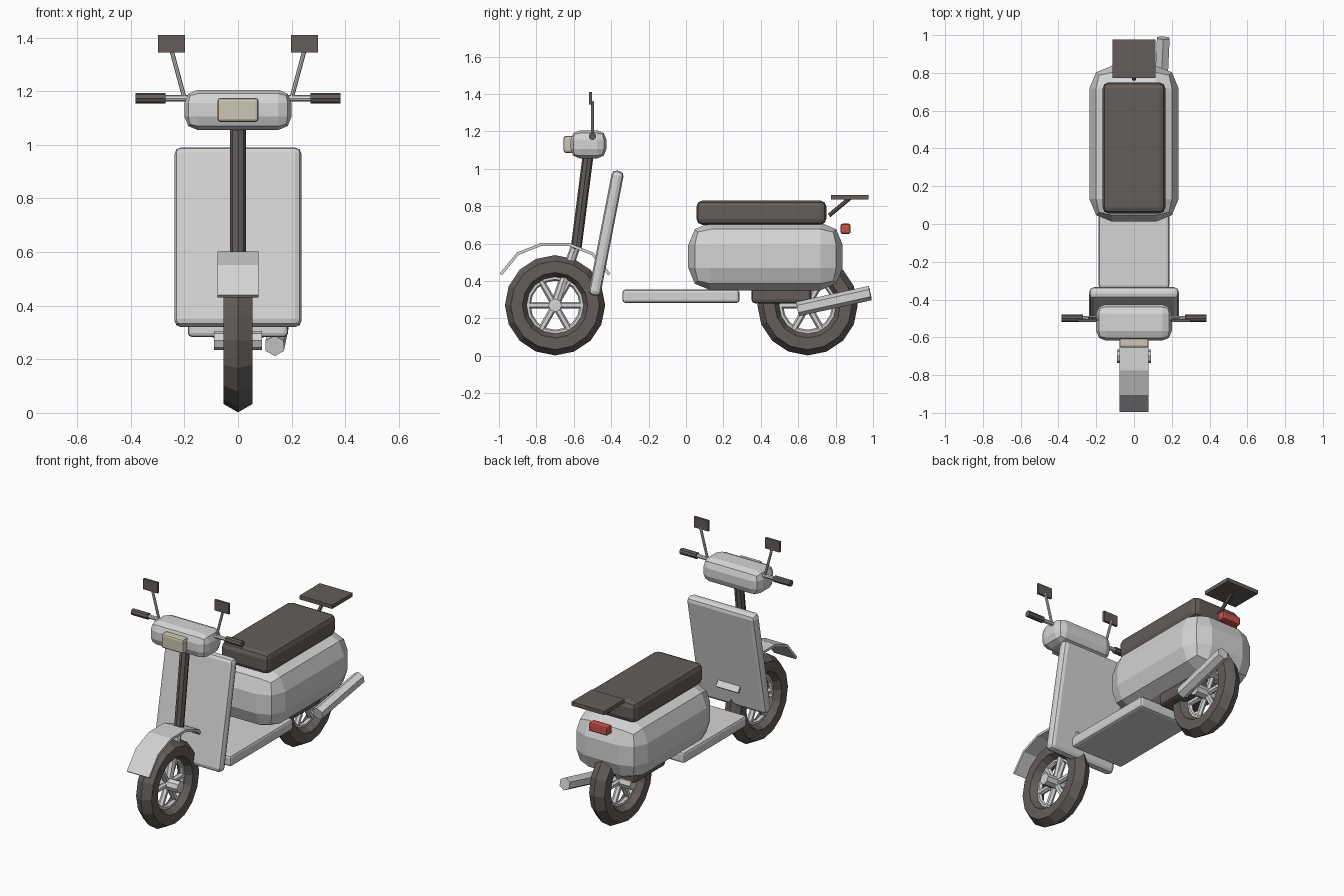
import bpy, bmesh
from math import sin, cos, pi, radians
from mathutils import Vector

default = bpy.data.objects.get("Cube")
if default:
    bpy.data.objects.remove(default, do_unlink=True)


def material(name, r, g, b):
    m = bpy.data.materials.new(name)
    m.use_nodes = True
    m.diffuse_color = (r, g, b, 1)
    node = next(n for n in m.node_tree.nodes if n.type == 'BSDF_PRINCIPLED')
    node.inputs["Base Color"].default_value = (r, g, b, 1)
    return m


LIGHT = material("pale grey paint", 0.66, 0.66, 0.66)
DARK = material("dark rubber", 0.125, 0.11, 0.10)
CREAM = material("cream lens", 0.60, 0.57, 0.45)
RED = material("red lens", 0.58, 0.08, 0.07)


def finish(name, bm, mat):
    bmesh.ops.recalc_face_normals(bm, faces=bm.faces)
    mesh = bpy.data.meshes.new(name)
    bm.to_mesh(mesh)
    bm.free()
    mesh.materials.append(mat)
    ob = bpy.data.objects.new(name, mesh)
    bpy.context.collection.objects.link(ob)
    return ob


def box(name, low, high, mat, bevel=0, segments=2, tilt=0):
    """Box between two corners, with rounded edges and a tilt about x."""
    low, high = Vector(low), Vector(high)
    bm = bmesh.new()
    bmesh.ops.create_cube(bm, size=1)
    bmesh.ops.scale(bm, vec=high - low, verts=bm.verts)
    ob = finish(name, bm, mat)
    ob.location = (low + high) / 2
    ob.rotation_euler.x = radians(tilt)
    if bevel:
        mod = ob.modifiers.new("rounded edges", 'BEVEL')
        mod.width, mod.segments = bevel, segments
    return ob


def tube(name, start, end, radius, mat, sides=8):
    """Straight faceted tube between two points."""
    start, end = Vector(start), Vector(end)
    axis = end - start
    bm = bmesh.new()
    bmesh.ops.create_cone(bm, cap_ends=True, segments=sides, radius1=radius,
                          radius2=radius, depth=axis.length)
    ob = finish(name, bm, mat)
    ob.location = (start + end) / 2
    ob.rotation_euler = axis.to_track_quat('Z', 'Y').to_euler()
    return ob


def ring(name, centre, major, minor, mat):
    """Faceted ring standing in the y-z plane."""
    bpy.ops.mesh.primitive_torus_add(
        major_segments=16, minor_segments=6, major_radius=major,
        minor_radius=minor, location=centre, rotation=(0, pi / 2, 0))
    ob = bpy.context.object
    ob.name = name
    ob.data.materials.append(mat)


# Wheels: tyre, rim, axle and six spokes
for side, y in (("front", -0.70), ("rear", 0.65)):
    centre = Vector((0, y, 0.27))
    ring(side + "_tyre", centre, 0.206, 0.062, DARK)
    ring(side + "_rim", centre, 0.147, 0.016, LIGHT)
    tube(side + "_axle", centre - Vector((0.09, 0, 0)),
         centre + Vector((0.09, 0, 0)), 0.036, LIGHT)
    for i in range(6):
        a = i * pi / 3
        tube(f"{side}_spoke_{i + 1}", centre,
             centre + Vector((0, cos(a), sin(a))) * 0.15, 0.018, LIGHT, 6)

# Front mudguard: a profile swept across x and thickened
profile = [(-0.99, 0.435), (-0.90, 0.545), (-0.775, 0.595),
           (-0.625, 0.595), (-0.50, 0.545), (-0.41, 0.435)]
bm = bmesh.new()
rows = [[bm.verts.new((x, y, z)) for x in (-0.077, 0.077)] for y, z in profile]
for a, b in zip(rows, rows[1:]):
    bm.faces.new((a[0], a[1], b[1], b[0]))
guard = finish("front_mudguard", bm, LIGHT)
thick = guard.modifiers.new("thickness", 'SOLIDIFY')
thick.thickness, thick.offset = 0.016, 0

# Steering
tube("fork", (0, -0.70, 0.27), (0, -0.578, 0.62), 0.026, LIGHT)
tube("steering_column", (0, -0.588, 0.57), (0, -0.52, 1.10), 0.029, DARK)
box("handlebar_housing", (-0.20, -0.617, 1.055), (0.20, -0.425, 1.205),
    LIGHT, 0.05)
box("headlight", (-0.077, -0.655, 1.085), (0.077, -0.60, 1.175), CREAM, 0.012)
for side, s in (("left", 1), ("right", -1)):
    tube(side + "_handlebar", (s * 0.15, -0.50, 1.173),
         (s * 0.30, -0.50, 1.173), 0.012, LIGHT)
    tube(side + "_grip", (s * 0.27, -0.50, 1.173),
         (s * 0.383, -0.50, 1.173), 0.02, DARK)
    tube(side + "_mirror_stem", (s * 0.20, -0.50, 1.175),
         (s * 0.25, -0.50, 1.36), 0.008, LIGHT)
    box(side + "_mirror", (s * 0.248 - 0.05, -0.518, 1.344),
        (s * 0.248 + 0.05, -0.503, 1.41), DARK)

# Leg shield and floor
box("leg_shield", (-0.237, -0.459, 0.315), (0.237, -0.394, 0.995),
    LIGHT, 0.025, tilt=-11)
box("footboard", (-0.187, -0.34, 0.283), (0.187, 0.286, 0.353), LIGHT, 0.015)

# Rear body, seat and fittings
box("rear_body", (-0.236, 0.012, 0.35), (0.236, 0.838, 0.712), LIGHT, 0.12)
box("seat", (-0.166, 0.056, 0.70), (0.166, 0.75, 0.83), DARK, 0.032)
box("rear_rack", (-0.114, 0.774, 0.836), (0.114, 0.977, 0.86), DARK)
tube("rack_strut", (0, 0.765, 0.75), (0, 0.88, 0.846), 0.011, DARK)
box("tail_light", (-0.065, 0.826, 0.652), (0.065, 0.88, 0.706), RED, 0.01)
box("engine", (-0.11, 0.35, 0.28), (0.11, 0.67, 0.37), DARK, 0.02)
tube("exhaust", (0.137, 0.597, 0.25), (0.155, 0.985, 0.335), 0.039, LIGHT, 6)
